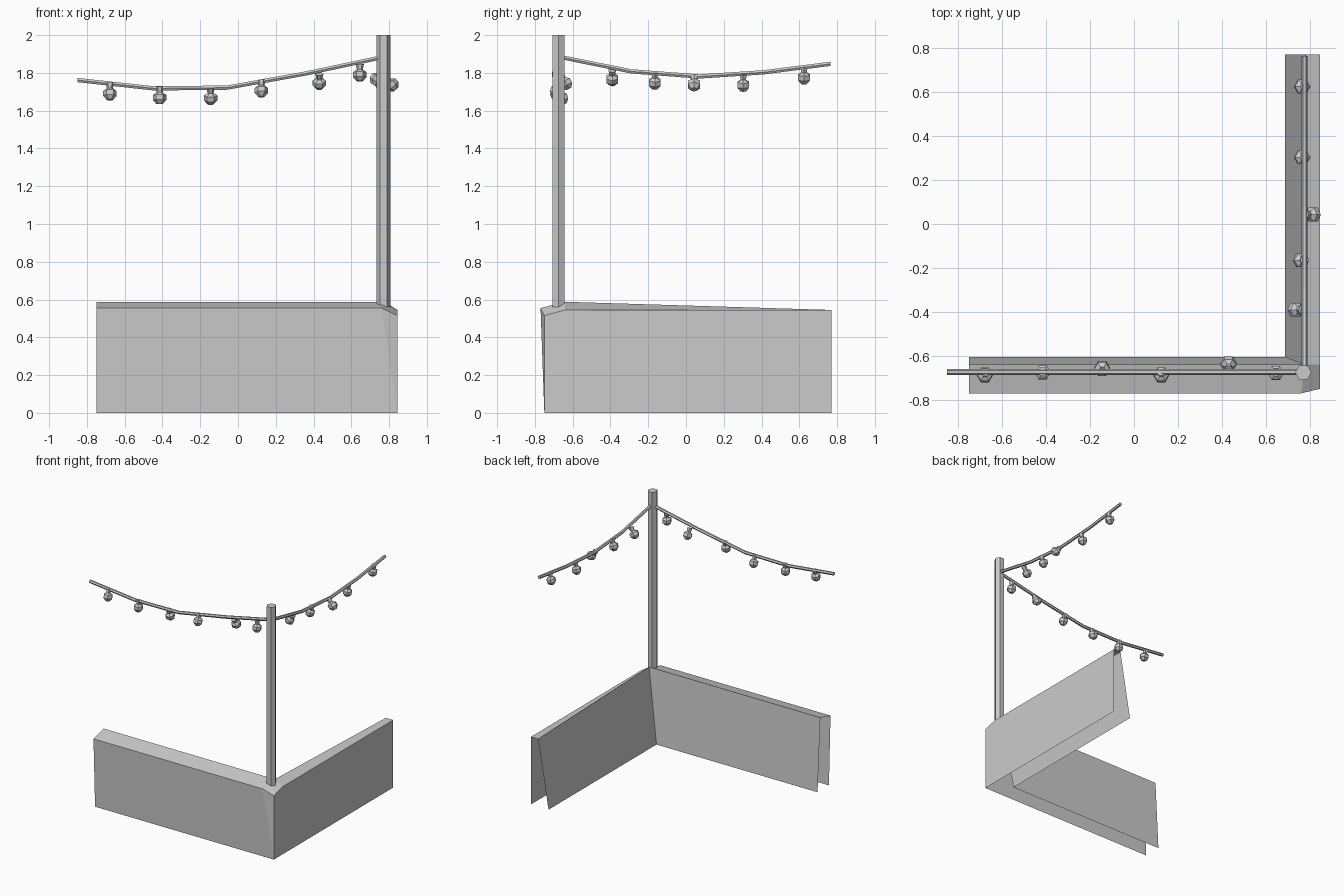
import bpy, bmesh, math
from mathutils import Vector

if "Cube" in bpy.data.objects:
    bpy.data.objects.remove(bpy.data.objects["Cube"])


def finish(name, bm):
    bmesh.ops.recalc_face_normals(bm, faces=bm.faces)
    mesh = bpy.data.meshes.new(name)
    bm.to_mesh(mesh)
    bm.free()
    bpy.context.collection.objects.link(bpy.data.objects.new(name, mesh))


def skin(name, stations, axis, sides=6):
    """Capped tube through (centre, radius) stations, rings square to axis."""
    axis = Vector(axis).normalized()
    ref = Vector((0, 1, 0)) if abs(axis.x) > 0.9 else Vector((1, 0, 0))
    u = (ref - axis * ref.dot(axis)).normalized()
    v = axis.cross(u)
    bm = bmesh.new()
    rings = []
    for c, r in stations:
        angles = [2 * math.pi * i / sides for i in range(sides)]
        rings.append([bm.verts.new(Vector(c) + r * (u * math.cos(a) + v * math.sin(a)))
                      for a in angles])
    for a, b in zip(rings, rings[1:]):
        for i in range(sides):
            j = (i + 1) % sides
            bm.faces.new((a[i], a[j], b[j], b[i]))
    bm.faces.new(rings[0])
    bm.faces.new(rings[-1])
    finish(name, bm)


# L-shaped wall: thin shell, open underneath and at both ends
pts = {
    # free end of the front run: outer bottom/top, inner top/bottom
    "fob": (-.75, -.75, 0), "fot": (-.75, -.77, .555),
    "fit": (-.75, -.64, .588), "fib": (-.75, -.605, 0),
    # free end of the side run
    "sob": (.845, .77, 0), "sot": (.845, .77, .545),
    "sit": (.78, .77, .545), "sib": (.687, .77, 0),
    # corner, with a worn-down outer tip
    "cob": (.845, -.75, 0), "tip": (.845, -.75, .515),
    "cf": (.76, -.77, .555), "cs": (.845, -.64, .545),
    "cit": (.777, -.64, .588), "cib": (.687, -.605, 0),
}
faces = ["fob cob cf fot", "cob tip cf", "fot cf cit fit", "fit cit cib fib",
         "cob sob sot cs tip", "cs sot sit cit", "cit sit sib cib",
         "cf tip cit", "tip cs cit"]
bm = bmesh.new()
verts = {k: bm.verts.new(p) for k, p in pts.items()}
for f in faces:
    bm.faces.new([verts[k] for k in f.split()])
finish("corner_wall", bm)

# Hexagonal post standing on the corner
PX, PY = .77, -.675
skin("post", [((PX, PY, .555), .037), ((PX, PY, 2), .037)], (0, 0, 1))

# Sagging light cords
front = [(-.85, 1.762), (-.445, 1.718), (-.058, 1.722), (.36, 1.797), (.755, 1.881)]
side = [(-.66, 1.883), (-.29, 1.808), (.07, 1.781), (.41, 1.803), (.765, 1.848)]
skin("front_cord", [((x, -.673, z), .013) for x, z in front], (1, 0, 0))
skin("side_cord", [((.775, y, z), .013) for y, z in side], (0, 1, 0))


def height(path, s):
    for (a, za), (b, zb) in zip(path, path[1:]):
        if s <= b:
            return za + (zb - za) * (s - a) / (b - a)
    return path[-1][1]


# Bulb outline: (offset from bulb centre towards the cord, radius)
OUTLINE = [(.055, .022), (.026, .016), (.012, .036), (-.014, .036), (-.036, .017)]


def bulb(name, centre, anchor):
    c = Vector(centre)
    up = (Vector(anchor) - c).normalized()
    skin(name, [(c + up * t, r) for t, r in OUTLINE], up)


# Bulbs: position along the cord, sideways position, height
for i, (x, y, z) in enumerate([(-.678, -.686, 1.692), (-.415, -.675, 1.671),
                               (-.145, -.657, 1.669), (.124, -.686, 1.708),
                               (.43, -.637, 1.747), (.645, -.678, 1.792)]):
    bulb(f"front_bulb_{i + 1}", (x, y, z), (x, -.673, height(front, x)))
for i, (y, x, z) in enumerate([(-.39, .735, 1.768), (-.165, .76, 1.75),
                               (.043, .813, 1.739), (.303, .765, 1.738),
                               (.625, .765, 1.777)]):
    bulb(f"side_bulb_{i + 1}", (x, y, z), (.775, y, height(side, y)))
